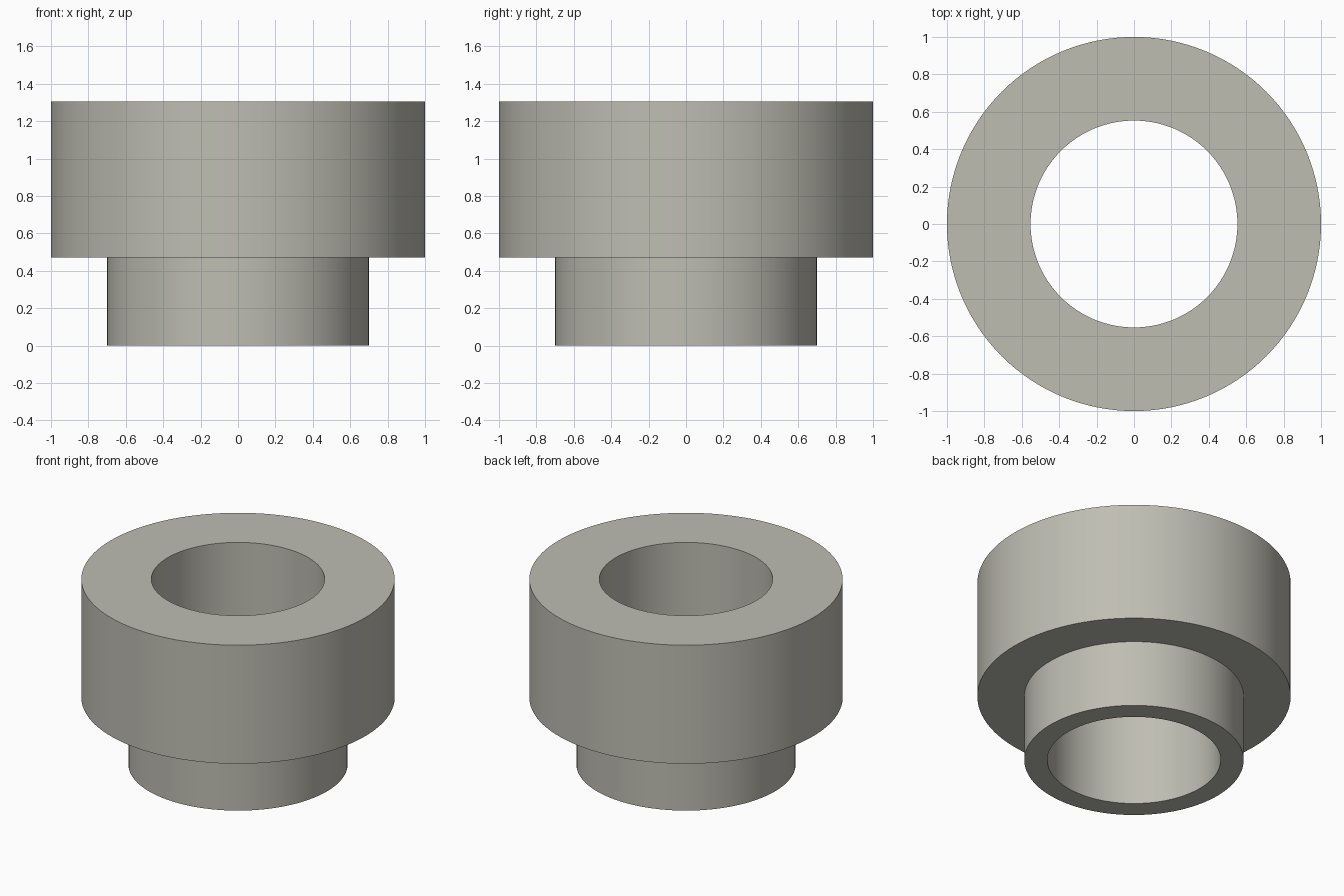
import bpy, bmesh, math

cube = bpy.data.objects.get("Cube")
if cube:
    bpy.data.objects.remove(cube, do_unlink=True)

SEGMENTS = 128
BORE, NECK, COLLAR = 0.553, 0.70, 1.0   # radii
STEP, TOP = 0.47, 1.305                 # heights

# One plain stone-grey material
mat = bpy.data.materials.new("warm_grey")
mat.use_nodes = True
colour = (0.52, 0.51, 0.45, 1.0)
mat.diffuse_color = colour
bsdf = mat.node_tree.nodes["Principled BSDF"]
bsdf.inputs["Base Color"].default_value = colour
bsdf.inputs["Roughness"].default_value = 0.6

# Closed cross-section (radius, height): neck, shoulder, collar, rim, bore
profile = [(BORE, 0), (NECK, 0), (NECK, STEP),
           (COLLAR, STEP), (COLLAR, TOP), (BORE, TOP)]

# Spin the cross-section around z
bm = bmesh.new()
verts = [bm.verts.new((r, 0, z)) for r, z in profile]
edges = [bm.edges.new((verts[i], verts[(i + 1) % len(verts)]))
         for i in range(len(verts))]
bmesh.ops.spin(bm, geom=verts + edges, cent=(0, 0, 0), axis=(0, 0, 1),
               angle=math.tau, steps=SEGMENTS, use_merge=True)
bmesh.ops.remove_doubles(bm, verts=bm.verts[:], dist=1e-5)
bmesh.ops.recalc_face_normals(bm, faces=bm.faces[:])
mesh = bpy.data.meshes.new("stepped_bushing")
bm.to_mesh(mesh)
bm.free()
mesh.materials.append(mat)

bushing = bpy.data.objects.new("stepped_bushing", mesh)
bpy.context.collection.objects.link(bushing)

# Smooth round walls, sharp rims
bpy.ops.object.select_all(action='DESELECT')
bushing.select_set(True)
bpy.context.view_layer.objects.active = bushing
bpy.ops.object.shade_smooth_by_angle(angle=math.radians(30))
